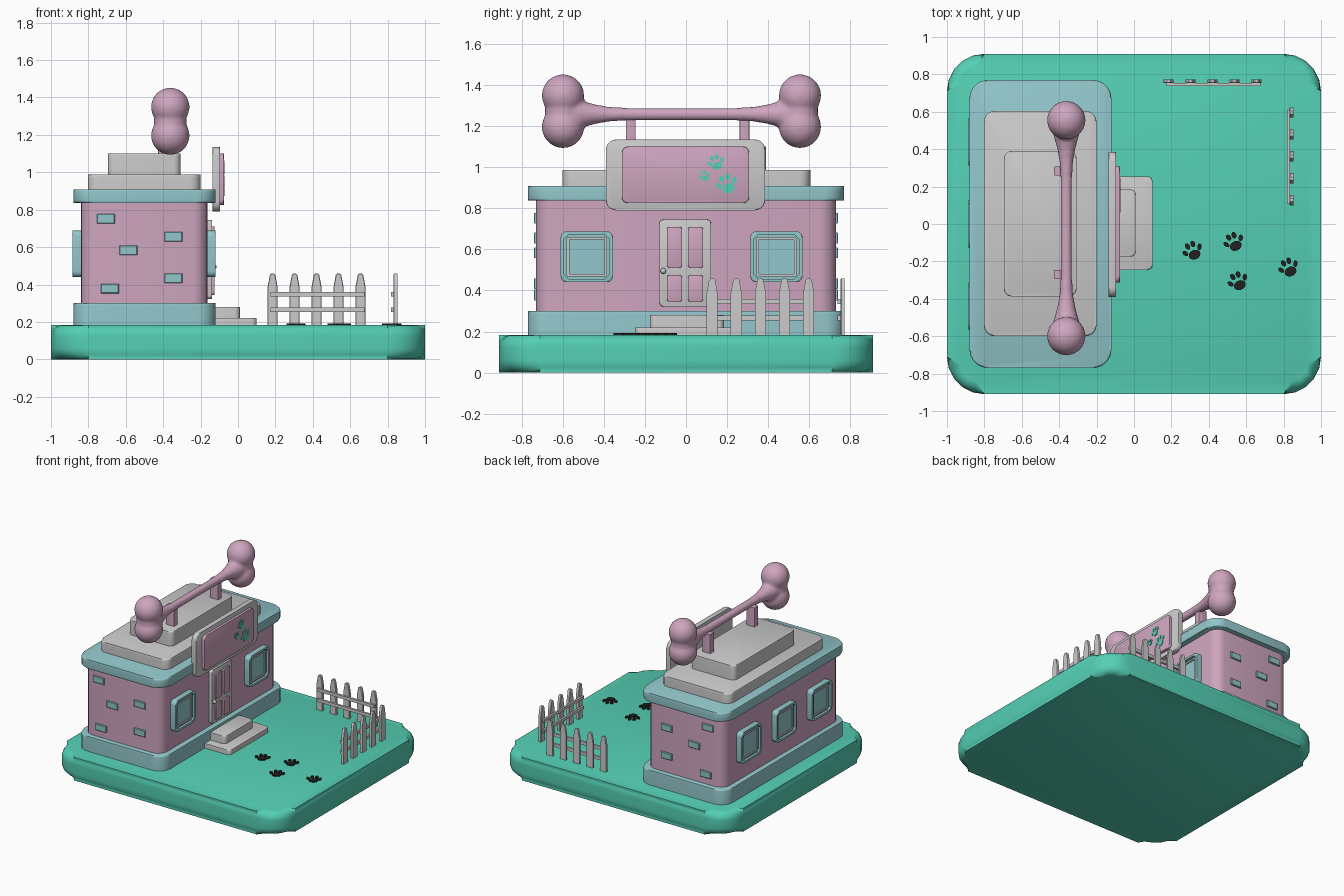
import bpy, bmesh, math
from mathutils import Matrix, Vector

if "Cube" in bpy.data.objects:
    bpy.data.objects.remove(bpy.data.objects["Cube"])


def material(name, rgb):
    m = bpy.data.materials.new(name)
    m.diffuse_color = (*rgb, 1)
    m.use_nodes = True
    m.node_tree.nodes["Principled BSDF"].inputs["Base Color"].default_value = m.diffuse_color
    return m


PINK = material("pink", (0.62, 0.38, 0.52))
TEAL = material("teal", (0.09, 0.63, 0.46))
BLUE = material("pale_blue", (0.29, 0.57, 0.60))
BLACK = material("black", (0.015, 0.015, 0.015))


def frame(u, v, w):
    return Matrix((u, v, w)).transposed().to_4x4()


# local (u, v, w) axes for parts facing each way
UP = Matrix.Identity(4)
RIGHT = frame((0, 1, 0), (0, 0, 1), (1, 0, 0))
LEFT = frame((0, -1, 0), (0, 0, 1), (-1, 0, 0))
FRONT = frame((1, 0, 0), (0, 0, 1), (0, -1, 0))
BACK = frame((-1, 0, 0), (0, 0, 1), (0, 1, 0))


def finish(name, bm, M=UP, mat=None):
    bmesh.ops.transform(bm, matrix=M, verts=bm.verts)
    bmesh.ops.recalc_face_normals(bm, faces=bm.faces)
    me = bpy.data.meshes.new(name)
    bm.to_mesh(me)
    bm.free()
    me.polygons.foreach_set("use_smooth", [True] * len(me.polygons))
    me.set_sharp_from_angle(angle=math.radians(35))
    if mat:
        me.materials.append(mat)
    ob = bpy.data.objects.new(name, me)
    bpy.context.collection.objects.link(ob)
    return ob


def prism(name, M, pts, w0, w1, mat=None, bevel=0, both=False, inset=0, sink=0, segs=3):
    bm = bmesh.new()
    lo = [bm.verts.new((u, v, w0)) for u, v in pts]
    hi = [bm.verts.new((u, v, w1)) for u, v in pts]
    bm.faces.new(lo[::-1])
    top = bm.faces.new(hi)
    n = len(pts)
    for i in range(n):
        j = (i + 1) % n
        bm.faces.new((lo[i], lo[j], hi[j], hi[i]))
    if bevel:
        ws = (w0, w1) if both else (w1,)
        rim = [e for e in bm.edges if any(all(abs(v.co.z - w) < 1e-5 for v in e.verts) for w in ws)]
        bmesh.ops.bevel(bm, geom=rim, offset=bevel, segments=segs, affect='EDGES', profile=0.5)
    if inset:
        bm.normal_update()
        top = max((f for f in bm.faces if f.normal.z > 0.99), key=lambda f: f.calc_area())
        bmesh.ops.inset_region(bm, faces=[top], thickness=inset)
        inner = bmesh.ops.extrude_discrete_faces(bm, faces=[top])["faces"][0]
        bmesh.ops.translate(bm, verts=inner.verts, vec=(0, 0, -sink))
    return finish(name, bm, M, mat)


def slab(name, M, u0, u1, v0, v1, w0, w1, r=0, mat=None, arc=5, **kw):
    pts = []
    for k, (u, v) in enumerate(((u1 - r, v1 - r), (u0 + r, v1 - r), (u0 + r, v0 + r), (u1 - r, v0 + r))):
        if not r:
            pts.append((u, v))
            continue
        for i in range(arc + 1):
            a = math.pi / 2 * (k + i / arc)
            pts.append((u + r * math.cos(a), v + r * math.sin(a)))
    return prism(name, M, pts, w0, w1, mat, **kw)


# ground and building tiers
slab("ground", UP, -1, 1, -0.91, 0.91, 0, 0.183, 0.2, TEAL, bevel=0.06, both=True, segs=5)
slab("plinth", UP, -0.88, -0.12, -0.77, 0.77, 0.17, 0.30, 0.1, BLUE, bevel=0.01)
slab("walls", UP, -0.84, -0.163, -0.73, 0.73, 0.29, 0.85, 0.08, PINK)
slab("cornice", UP, -0.88, -0.12, -0.77, 0.77, 0.837, 0.908, 0.1, BLUE, bevel=0.012, both=True)
slab("lower_roof", UP, -0.803, -0.2, -0.6, 0.605, 0.9, 0.987, 0.06, bevel=0.012)
slab("upper_roof", UP, -0.695, -0.307, -0.387, 0.39, 0.98, 1.1, 0.04, bevel=0.01)

# steps
slab("lower_step", UP, -0.15, 0.1, -0.245, 0.255, 0.17, 0.22, 0.03, bevel=0.008)
slab("upper_step", UP, -0.15, 0.01, -0.175, 0.185, 0.21, 0.28, 0.03, bevel=0.008)


# windows
def window(name, M, u, w):
    slab(name + "_frame", M, u - 0.127, u + 0.127, 0.44, 0.688, w - 0.05, w, 0.03, BLUE,
         bevel=0.008, inset=0.018, sink=0.018)
    slab(name + "_pane", M, u - 0.098, u + 0.098, 0.467, 0.661, w - 0.05, w - 0.01, 0.012,
         inset=0.013, sink=0.012)


for i, y in enumerate((-0.483, 0.44)):
    window(f"entry_window_{i}", RIGHT, y, -0.12)
for i, y in enumerate((-0.44, 0, 0.44)):
    window(f"rear_window_{i}", LEFT, -y, 0.884)

# door
slab("door", RIGHT, -0.13, 0.122, 0.322, 0.745, -0.18, -0.138, 0.02, bevel=0.006)
for u in (-0.093, 0.01):
    slab("door_upper_panel", RIGHT, u, u + 0.073, 0.51, 0.71, -0.15, -0.126, 0.012, PINK, bevel=0.004)
    slab("door_lower_panel", RIGHT, u, u + 0.073, 0.345, 0.475, -0.15, -0.126, 0.012, PINK, bevel=0.004)
bm = bmesh.new()
bmesh.ops.create_uvsphere(bm, u_segments=16, v_segments=10, radius=0.014,
                          matrix=Matrix.Translation((-0.128, -0.11, 0.495)))
finish("door_knob", bm)

# sign board
slab("sign_frame", RIGHT, -0.39, 0.385, 0.79, 1.135, -0.135, -0.096, 0.05, bevel=0.008, both=True)
slab("sign_panel", RIGHT, -0.312, 0.307, 0.825, 1.1, -0.11, -0.076, 0.03, PINK, bevel=0.006)

# loose bricks on both end walls
for side, M, s in (("near", FRONT, 1), ("far", BACK, -1)):
    for x, z in ((-0.706, 0.752), (-0.345, 0.655), (-0.586, 0.583), (-0.345, 0.433), (-0.685, 0.378)):
        slab(f"{side}_brick", M, s * x - 0.048, s * x + 0.048, z - 0.026, z + 0.026, 0.71, 0.741,
             mat=BLUE, bevel=0.004, segs=1)


# paw prints
def paw(name, M, u, v, size, turn, w0, w1, mat):
    bm = bmesh.new()
    for cu, cv, ru, rv, a in ((0, -0.2, 0.31, 0.24, 0), (-0.4, 0.06, 0.11, 0.17, 30), (-0.15, 0.33, 0.12, 0.17, 8),
                              (0.15, 0.33, 0.12, 0.17, -8), (0.4, 0.06, 0.11, 0.17, -30)):
        bmesh.ops.create_cone(bm, cap_ends=True, segments=16, radius1=1, radius2=1, depth=1,
                              matrix=Matrix.Translation((cu, cv, 0)) @ Matrix.Rotation(math.radians(a), 4, 'Z')
                              @ Matrix.Diagonal((ru, rv, 1, 1)))
    place = (Matrix.Translation((u, v, (w0 + w1) / 2)) @ Matrix.Rotation(math.radians(turn), 4, 'Z')
             @ Matrix.Diagonal((size, size, w1 - w0, 1)))
    finish(name, bm, M @ place, mat)


for x, y in ((0.315, -0.145), (0.535, -0.098), (0.557, -0.308), (0.828, -0.235)):
    paw("ground_paw_print", UP, x, y, 0.105, 25, 0.175, 0.192, BLACK)
for y, z, s in ((0.147, 1.022, 0.078), (0.09, 0.956, 0.053), (0.2, 0.917, 0.1)):
    paw("sign_paw_print", RIGHT, y, z, s, 20, -0.085, -0.071, TEAL)

# roof bone: lobes and flared shaft fused into one smooth form
bm = bmesh.new()
BX, BY, BZ = -0.362, -0.022, 1.258
for s in (-1, 1):
    for z, r in ((1.349, 0.103), (1.272, 0.088), (1.196, 0.103)):
        bmesh.ops.create_uvsphere(bm, u_segments=32, v_segments=20, radius=r,
                                  matrix=Matrix.Translation((BX, BY + s * 0.577, z)))
    prof = [(-0.01, 0.03), (0.27, 0.031), (0.36, 0.037), (0.43, 0.05), (0.49, 0.067), (0.56, 0.082)]
    for (a, ra), (b, rb) in zip(prof, prof[1:]):
        turn = Matrix.Rotation(-s * math.pi / 2, 4, 'X')
        bmesh.ops.create_cone(bm, cap_ends=True, segments=24, radius1=ra, radius2=rb, depth=b - a + 0.004,
                              matrix=Matrix.Translation((BX, BY + s * (a + b) / 2, BZ)) @ turn)
bone = finish("roof_bone", bm, mat=PINK)
fuse = bone.modifiers.new("fuse", 'REMESH')
fuse.mode = 'VOXEL'
fuse.voxel_size = 0.01
fuse.use_smooth_shade = True
soft = bone.modifiers.new("soften", 'SMOOTH')
soft.factor = 0.5
soft.iterations = 8

# bone supports
for y in (-0.269, 0.284):
    slab("bone_support", UP, -0.428, -0.355, y - 0.024, y + 0.024, 1.09, 1.25, 0.006, PINK, arc=2)


# picket fences
def fence(name, M, start, step, post_w, rail_w):
    for i in range(5):
        u = start + i * step
        pts = [(u - 0.027, 0.175), (u + 0.027, 0.175), (u + 0.027, 0.385), (u + 0.015, 0.45),
               (u + 0.008, 0.458), (u - 0.008, 0.458), (u - 0.015, 0.45), (u - 0.027, 0.385)]
        prism(name + "_picket", M, pts, *post_w, bevel=0.003, segs=1)
    ends = sorted((start, start + 4 * step))
    for z in (0.265, 0.347):
        slab(name + "_rail", M, ends[0] - 0.012, ends[1] + 0.02, z - 0.012, z + 0.012, *rail_w)


fence("back_fence", FRONT, 0.185, 0.1175, (-0.772, -0.753), (-0.755, -0.738))
fence("side_fence", LEFT, -0.597, 0.1175, (-0.854, -0.832), (-0.834, -0.818))
